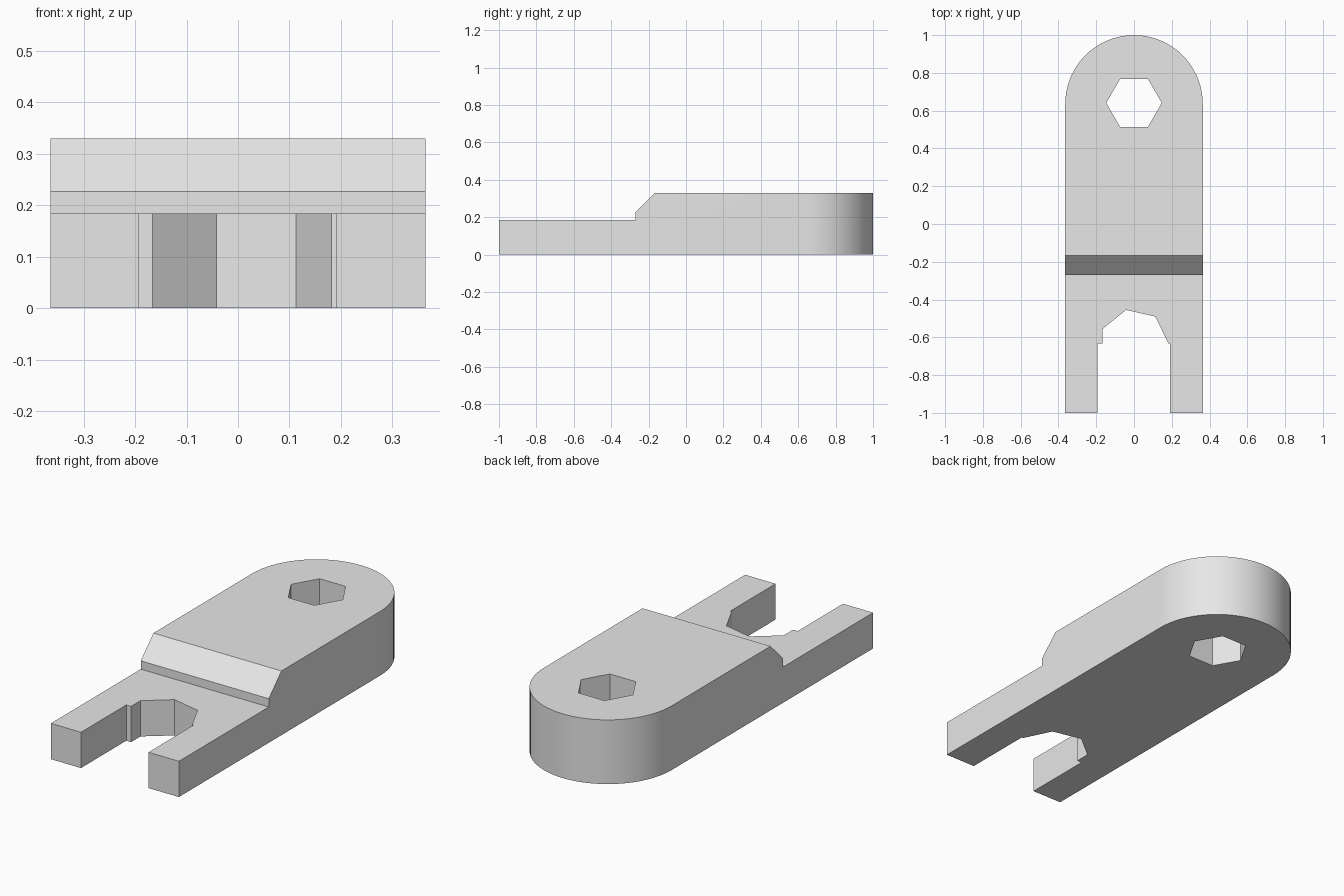
import bpy
import bmesh
from math import cos, sin, pi, radians
from mathutils import Vector

default = bpy.data.objects.get("Cube")
if default:
    bpy.data.objects.remove(default, do_unlink=True)

HALF_W, HEIGHT = 0.364, 0.33
END_Y = 1 - HALF_W

grey = bpy.data.materials.new("plain grey")
grey.use_nodes = True
colour = (0.8, 0.8, 0.8, 1)
grey.diffuse_color = colour
grey.node_tree.nodes["Principled BSDF"].inputs["Base Color"].default_value = colour


def prism(name, points, offset):
    """Extrude a closed outline of 3D points by an offset vector."""
    bm = bmesh.new()
    face = bm.faces.new([bm.verts.new(p) for p in points])
    moved = bmesh.ops.extrude_face_region(bm, geom=[face])["geom"]
    bmesh.ops.translate(bm, vec=Vector(offset),
                        verts=[v for v in moved if isinstance(v, bmesh.types.BMVert)])
    bmesh.ops.recalc_face_normals(bm, faces=bm.faces)
    mesh = bpy.data.meshes.new(name)
    bm.to_mesh(mesh)
    bm.free()
    mesh.materials.append(grey)
    obj = bpy.data.objects.new(name, mesh)
    bpy.context.collection.objects.link(obj)
    return obj


def arc(radius, y, start, end, steps):
    angles = [start + (end - start) * i / steps for i in range(steps + 1)]
    return [(radius * cos(a), y + radius * sin(a)) for a in angles]


def vertical_cutter(name, outline):
    return prism(name, [(x, y, -0.1) for x, y in outline], (0, 0, 0.6))


# Bar with a rounded rear end
outline = [(-HALF_W, -1), (HALF_W, -1)] + arc(HALF_W, END_Y, 0, pi, 36)
body = prism("wrench_body", [(x, y, 0) for x, y in outline], (0, 0, HEIGHT))

# Lowered front with a small riser and a sloped shoulder
step = [(-1.1, 0.184), (-0.27, 0.184), (-0.27, 0.227),
        (-0.167, HEIGHT), (-0.067, HEIGHT + 0.1), (-1.1, HEIGHT + 0.1)]
step_cutter = prism("step_cutter", [(-0.5, y, z) for y, z in step], (1, 0, 0))

# Hexagonal socket
hex_cutter = vertical_cutter("hex_cutter", arc(0.147, 0.641, 0, 5 * pi / 3, 5))

# Open jaw with a faceted throat
jaw = [(-0.193, -1.1), (0.191, -1.1), (0.191, -0.632), (0.182, -0.632),
       (0.113, -0.49), (-0.042, -0.455), (-0.166, -0.555),
       (-0.166, -0.632), (-0.193, -0.632)]
jaw_cutter = vertical_cutter("jaw_cutter", jaw)

bpy.ops.object.select_all(action="DESELECT")
bpy.context.view_layer.objects.active = body
body.select_set(True)
for cutter in (step_cutter, hex_cutter, jaw_cutter):
    cutter.hide_render = True
    mod = body.modifiers.new(cutter.name, "BOOLEAN")
    mod.operation = "DIFFERENCE"
    mod.solver = "EXACT"
    mod.object = cutter
    bpy.ops.object.modifier_apply(modifier=mod.name)
    bpy.data.objects.remove(cutter, do_unlink=True)

bpy.ops.object.shade_smooth_by_angle(angle=radians(20))
